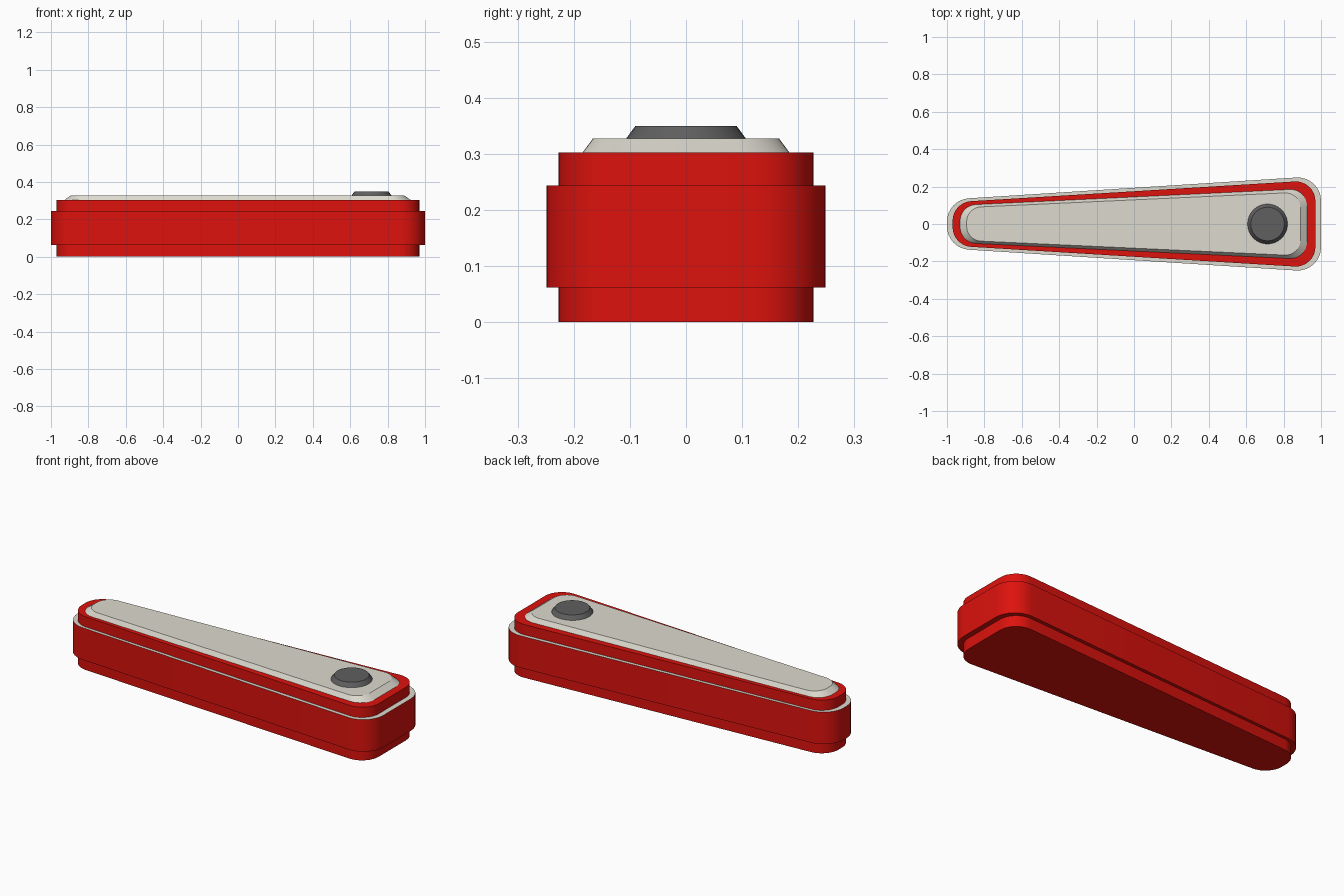
import bpy, bmesh
from math import sin, cos, pi, atan2, tan, radians
from mathutils import Vector

if "Cube" in bpy.data.objects:
    bpy.data.objects.remove(bpy.data.objects["Cube"])


def material(name, rgb):
    m = bpy.data.materials.new(name)
    m.diffuse_color = (*rgb, 1)
    m.use_nodes = True
    m.node_tree.nodes["Principled BSDF"].inputs["Base Color"].default_value = m.diffuse_color
    return m


RED = material("red", (0.72, 0.006, 0.004))
CREAM = material("cream", (0.72, 0.70, 0.62))
GREY = material("dark_grey", (0.115, 0.115, 0.115))


def tapered(x0, x1, h0, h1, r, steps=8):
    """Tapered outline with four rounded corners, counter-clockwise."""
    quad = [Vector(p) for p in ((x0, -h0), (x1, -h1), (x1, h1), (x0, h0))]
    pts = []
    for i, c in enumerate(quad):
        a = (quad[i - 1] - c).normalized()
        b = (quad[(i + 1) % 4] - c).normalized()
        half = a.angle(b) / 2
        centre = c + (a + b).normalized() * (r / sin(half))
        p = c + a * (r / tan(half)) - centre
        start, sweep = atan2(p.y, p.x), pi - 2 * half
        for k in range(steps + 1):
            t = start + sweep * k / steps
            pts.append((centre.x + r * cos(t), centre.y + r * sin(t)))
    return pts


def circle(x, r, n=32):
    return [(x + r * cos(2 * pi * k / n), r * sin(2 * pi * k / n)) for k in range(n)]


def loft(name, rings, mats, strip_mats=None):
    """Skin a stack of (outline, z) rings and cap both ends."""
    bm = bmesh.new()
    loops = [[bm.verts.new((x, y, z)) for x, y in o] for o, z in rings]
    n = len(loops[0])
    for s, (lo, hi) in enumerate(zip(loops, loops[1:])):
        for k in range(n):
            j = (k + 1) % n
            f = bm.faces.new((lo[k], lo[j], hi[j], hi[k]))
            f.material_index = strip_mats[s] if strip_mats else 0
    bm.faces.new(loops[0][::-1])
    bm.faces.new(loops[-1])
    me = bpy.data.meshes.new(name)
    bm.to_mesh(me)
    bm.free()
    for m in mats:
        me.materials.append(m)
    ob = bpy.data.objects.new(name, me)
    bpy.context.collection.objects.link(ob)
    bpy.ops.object.select_all(action='DESELECT')
    ob.select_set(True)
    bpy.context.view_layer.objects.active = ob
    bpy.ops.object.shade_smooth_by_angle(angle=radians(30))
    return ob


# Red body with a wider middle band; the upper ledge of the band is cream
core = tapered(-0.97, 0.97, 0.116, 0.234, 0.105)
band = tapered(-1.0, 1.0, 0.130, 0.257, 0.125)
loft("body",
     [(core, 0), (core, 0.062), (band, 0.062), (band, 0.244), (core, 0.244), (core, 0.302)],
     [RED, CREAM], [0, 0, 0, 1, 0])

# Cream top plate with sloped edge
loft("top_plate",
     [(tapered(-0.93, 0.925, 0.100, 0.189, 0.088), 0.302),
      (tapered(-0.895, 0.89, 0.088, 0.170, 0.080), 0.327)], [CREAM])

# Round button
loft("button", [(circle(0.714, 0.107), 0.327), (circle(0.714, 0.090), 0.350)], [GREY])
